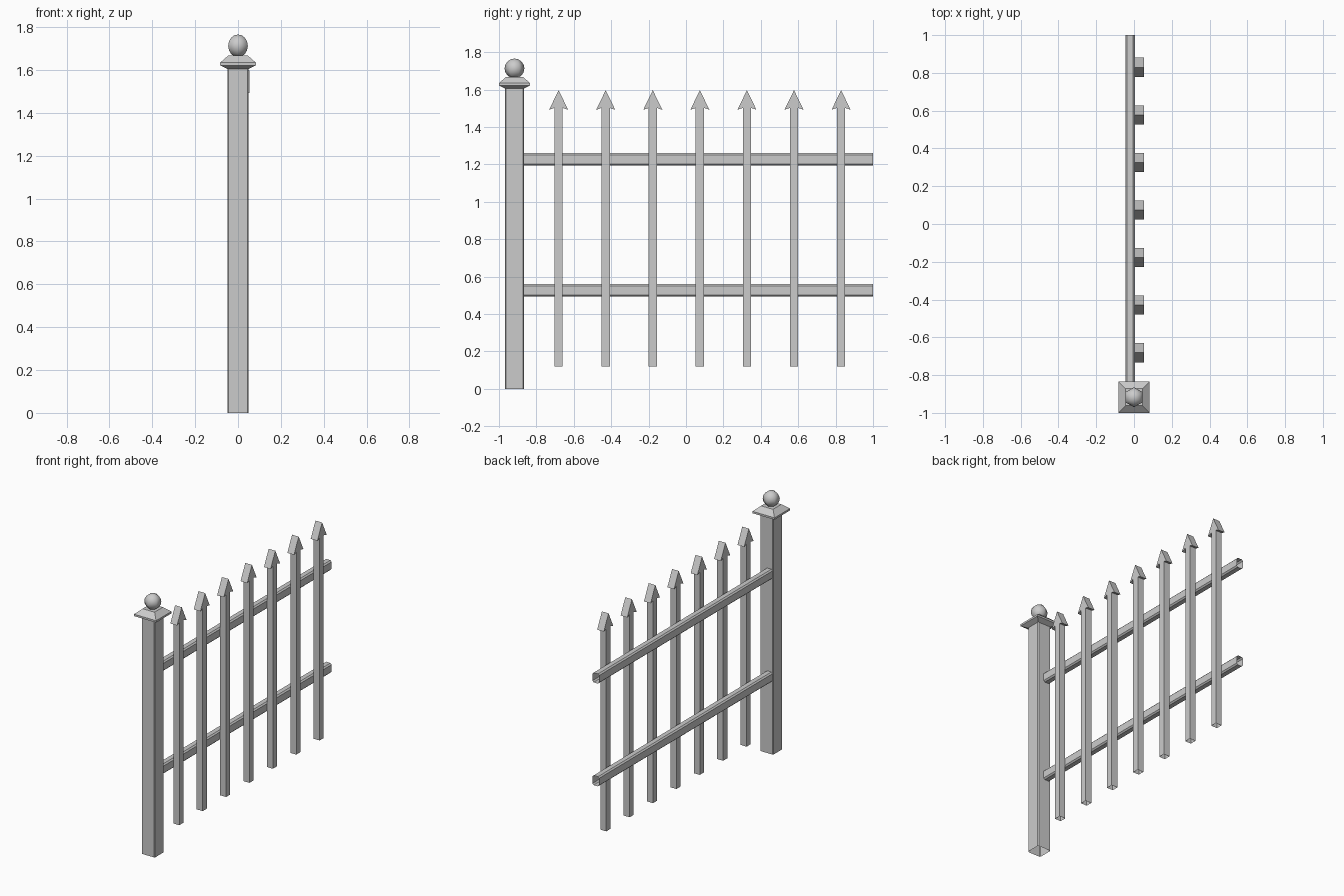
import bpy, bmesh, math

if "Cube" in bpy.data.objects:
    bpy.data.objects.remove(bpy.data.objects["Cube"])

POST_Y = -0.917


def make(name, bm):
    bmesh.ops.recalc_face_normals(bm, faces=bm.faces)
    me = bpy.data.meshes.new(name)
    bm.to_mesh(me)
    bm.free()
    ob = bpy.data.objects.new(name, me)
    bpy.context.collection.objects.link(ob)
    return ob


def loft(name, rings, cap_end=False):
    """Skin a list of matching point rings, open at the start."""
    bm = bmesh.new()
    loops = [[bm.verts.new(p) for p in r] for r in rings]
    n = len(loops[0])
    for a, b in zip(loops, loops[1:]):
        for i in range(n):
            j = (i + 1) % n
            bm.faces.new((a[i], a[j], b[j], b[i]))
    if cap_end:
        bm.faces.new(loops[-1])
    return make(name, bm)


def chamfered(w, h, c):
    """Rectangle outline with half sizes w, h and cut corners c."""
    return [(w, -h + c), (w, h - c), (w - c, h), (-w + c, h),
            (-w, h - c), (-w, -h + c), (-w + c, -h), (w - c, -h)]


def square_ring(half, z):
    return [(sx * half, POST_Y + sy * half, z)
            for sx, sy in ((1, -1), (1, 1), (-1, 1), (-1, -1))]


# Post: open-bottomed tube with slightly cut corners
outline = chamfered(0.05, 0.05, 0.005)
loft("post", [[(x, POST_Y + y, z) for x, y in outline] for z in (0, 1.615)])

# Post cap: flared square plate with sloped top
loft("post_cap", [square_ring(h, z) for h, z in
                  ((0.049, 1.605), (0.083, 1.622), (0.083, 1.635), (0.045, 1.668))],
     cap_end=True)

# Ball finial
bm = bmesh.new()
bmesh.ops.create_uvsphere(bm, u_segments=6, v_segments=8, radius=0.053)
bmesh.ops.translate(bm, verts=bm.verts, vec=(0, POST_Y, 1.713))
ball = make("ball_finial", bm)
for p in ball.data.polygons:
    p.use_smooth = True

# Rails: hollow bars with cut corners and open ends
outline = chamfered(0.025, 0.033, 0.009)
for name, z in (("lower_rail", 0.527), ("upper_rail", 1.227)):
    loft(name, [[(-0.02 + x, y, z + dz) for x, dz in outline]
                for y in (POST_Y + 0.05, 1.0)])

# Pickets: open-bottomed bars topped by arrowhead prisms
for i in range(7):
    y = -0.681 + i * 0.2517
    bar = [(0.005, -0.022), (0.05, -0.022), (0.05, 0.022), (0.005, 0.022)]
    loft(f"picket_{i + 1}", [[(px, y + py, z) for px, py in bar]
                             for z in (0.12, 1.515)])
    bm = bmesh.new()
    tri = [(-0.051, 1.492), (-0.022, 1.502), (0.022, 1.502), (0.051, 1.492), (0, 1.597)]
    back, front = [[bm.verts.new((x, y + ty, tz)) for ty, tz in tri]
                   for x in (0.003, 0.053)]
    bm.faces.new(back)
    bm.faces.new(front)
    for a in range(5):
        if a != 1:  # the bar fills the middle of the underside
            b = (a + 1) % 5
            bm.faces.new((back[a], back[b], front[b], front[a]))
    make(f"picket_head_{i + 1}", bm)
